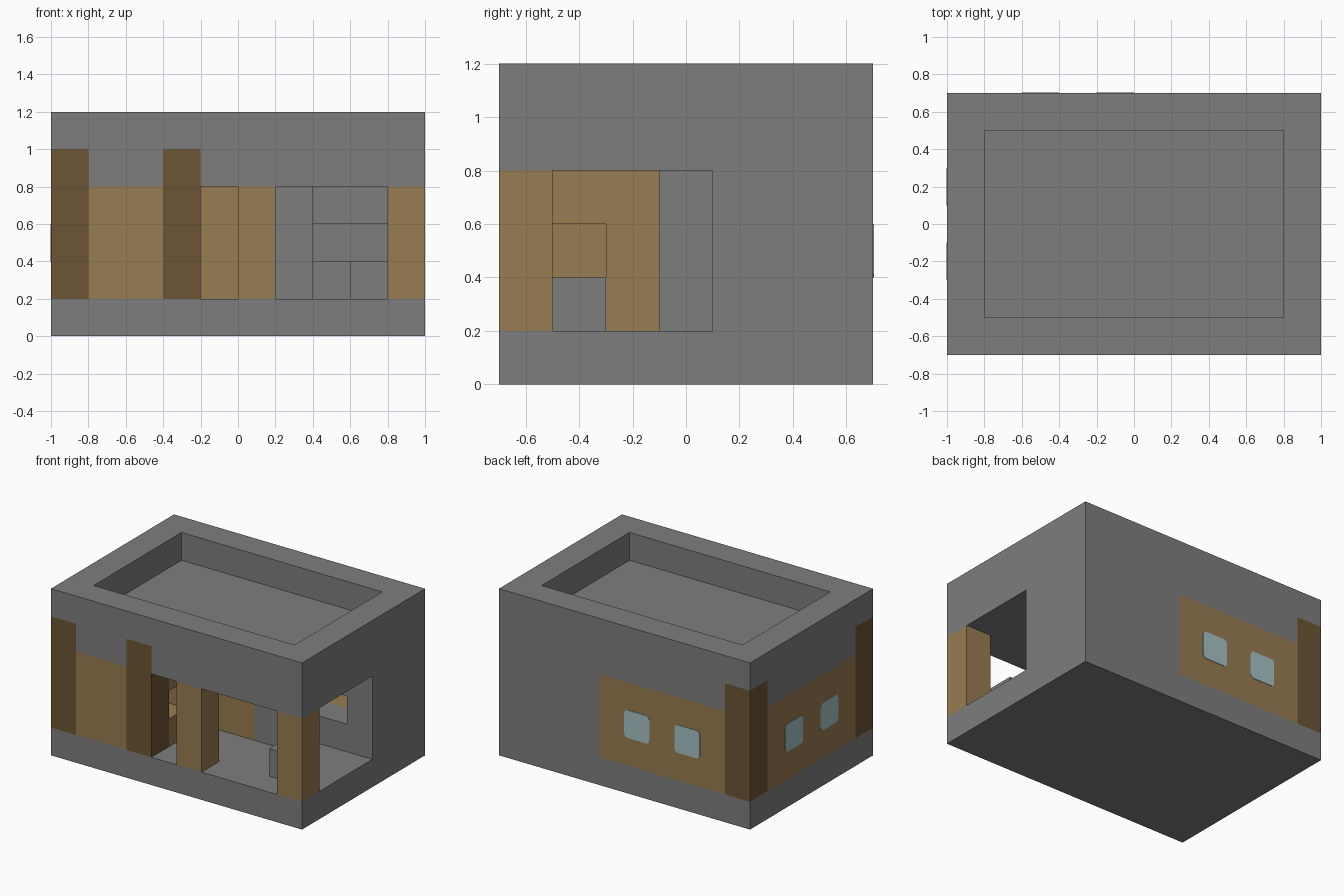
import bpy
import bmesh
from mathutils import Vector

if "Cube" in bpy.data.objects:
    bpy.data.objects.remove(bpy.data.objects["Cube"], do_unlink=True)

U = 0.2                        # size of one building block
ORIGIN = Vector((-1.0, -0.7, 0.0))


def material(name, rgb):
    mat = bpy.data.materials.new(name)
    mat.use_nodes = True
    color = (*rgb, 1.0)
    mat.diffuse_color = color
    bsdf = mat.node_tree.nodes["Principled BSDF"]
    bsdf.inputs["Base Color"].default_value = color
    bsdf.inputs["Roughness"].default_value = 0.9
    return mat


stone = material("stone grey", (0.208, 0.208, 0.208))
plank = material("plank tan", (0.315, 0.2, 0.084))
timber = material("timber dark brown", (0.15, 0.09, 0.036))
glass = material("glass pale blue", (0.38, 0.54, 0.555))


def block(name, mat, x, y, z, round_axis=None):
    """Box spanning block ranges x, y, z; optionally rounded along one axis."""
    lo = ORIGIN + U * Vector((x[0], y[0], z[0]))
    hi = ORIGIN + U * Vector((x[1], y[1], z[1]))
    bm = bmesh.new()
    bmesh.ops.create_cube(bm, size=1)
    for v in bm.verts:
        v.co = Vector([lo[a] if v.co[a] < 0 else hi[a] for a in range(3)])
    if round_axis is not None:
        edges = [e for e in bm.edges
                 if abs(e.verts[0].co[round_axis] - e.verts[1].co[round_axis]) > 0.001]
        bmesh.ops.bevel(bm, geom=edges, offset=0.025, segments=3,
                        profile=0.5, affect='EDGES')
    mesh = bpy.data.meshes.new(name)
    bm.to_mesh(mesh)
    bm.free()
    mesh.materials.append(mat)
    obj = bpy.data.objects.new(name, mesh)
    bpy.context.collection.objects.link(obj)
    return obj


WALL = (1, 4)                  # height range of the storey

# Base and ceiling, with notches where the timbers rise through
block("foundation", stone, (0, 10), (0, 7), (0, 1))
block("ceiling", stone, (0, 10), (1, 6), (4, 5))
block("front_lintel_left", stone, (1, 3), (0, 1), (4, 5))
block("front_lintel_right", stone, (4, 10), (0, 1), (4, 5))
block("back_lintel", stone, (1, 10), (6, 7), (4, 5))

# Roof parapet
for name, y in (("front", (0, 1)), ("back", (6, 7))):
    block("parapet_" + name, stone, (0, 10), y, (5, 6))
for name, x in (("west", (0, 1)), ("east", (9, 10))):
    block("parapet_" + name, stone, x, (1, 6), (5, 6))

# Dark timber columns
for name, x, y in (("front_corner", 0, 0), ("doorway", 3, 0), ("back_corner", 0, 6)):
    block(name + "_column", timber, (x, x + 1), (y, y + 1), (1, 5))

# Plank walls and posts
block("front_plank_wall", plank, (1, 3), (0, 1), WALL)
block("side_plank_wall", plank, (0, 1), (1, 6), WALL)
block("back_plank_wall", plank, (1, 6), (6, 7), WALL)
block("middle_post", plank, (5, 6), (0, 1), WALL)
block("corner_post", plank, (9, 10), (0, 1), WALL)

# Inner plank walls with a small niche beside the doorway
block("inner_side_wall", plank, (1, 3), (1, 3), WALL)
block("inner_back_wall", plank, (1, 6), (3, 6), WALL)
block("niche_side", plank, (3, 4), (2, 3), WALL)
block("niche_base", plank, (3, 4), (1, 2), (1, 2))
block("niche_top", plank, (3, 4), (1, 2), (3, 4))

# Stone rear of the room with a deep recess
block("stone_pier", stone, (6, 7), (3, 7), WALL)
block("stone_side_wall", stone, (9, 10), (4, 7), WALL)
block("stone_back_wall", stone, (7, 9), (6, 7), WALL)
block("recess_sill", stone, (7, 9), (4, 5), (1, 2))
block("recess_plank_floor", plank, (7, 9), (5, 6), (1, 2))
block("recess_lintel", stone, (7, 9), (4, 6), (3, 4))

# Low stone block on the room floor
block("stone_step", stone, (8, 9), (1, 2), WALL[:1] + (2,))

# Window panes on the back and on the -x side
T = 0.015
for n, x in enumerate((2, 4)):
    block(f"back_window_{n + 1}", glass, (x, x + 1), (7 - T, 7 + T), (2, 3), round_axis=1)
for n, y in enumerate((2, 4)):
    block(f"side_window_{n + 1}", glass, (-T, T), (y, y + 1), (2, 3), round_axis=0)
